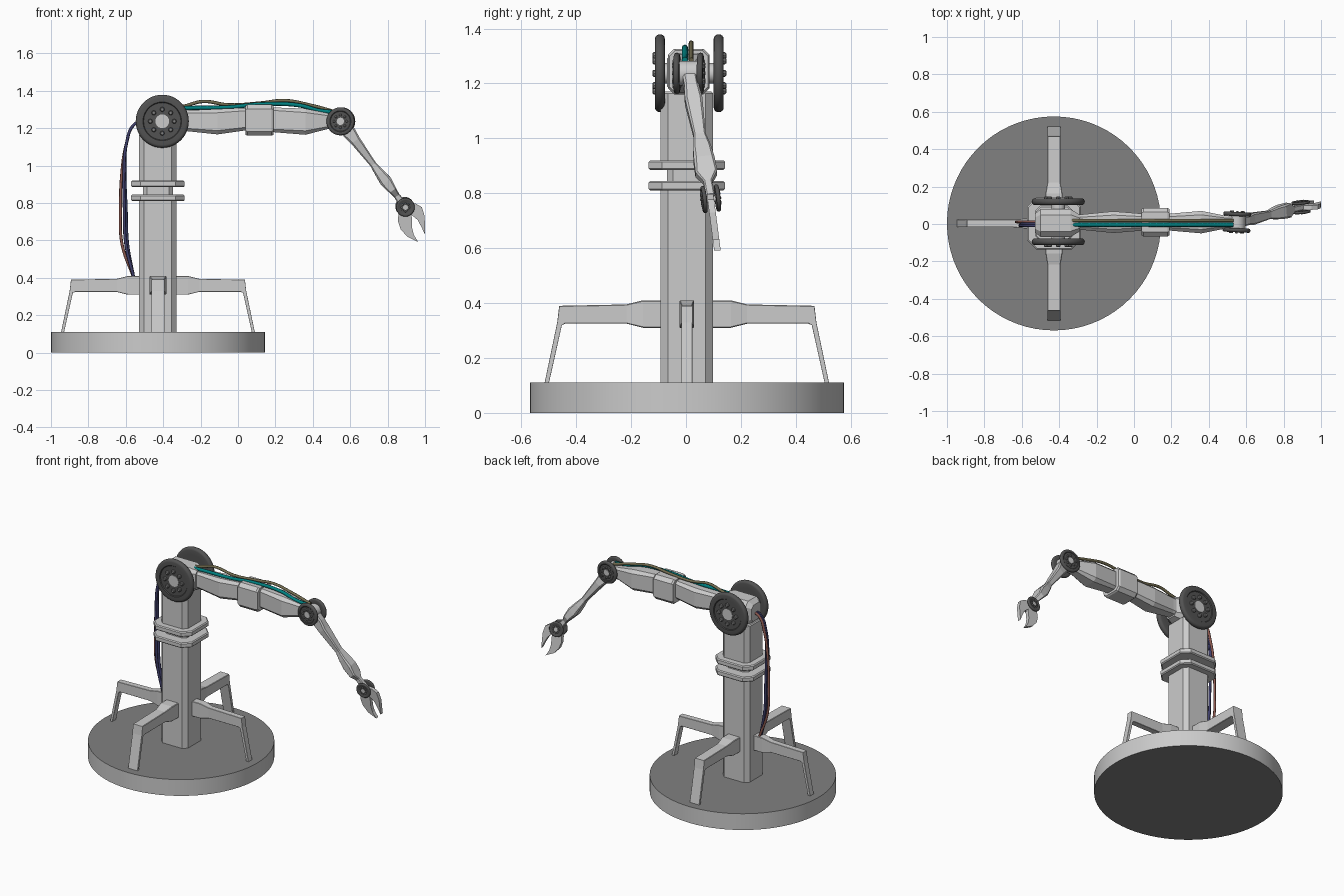
import bpy, bmesh, math
from mathutils import Vector as V

if "Cube" in bpy.data.objects:
    bpy.data.objects.remove(bpy.data.objects["Cube"])


def mat(name, r, g, b):
    m = bpy.data.materials.new(name)
    m.diffuse_color = (r, g, b, 1)
    m.use_nodes = True
    m.node_tree.nodes["Principled BSDF"].inputs["Base Color"].default_value = m.diffuse_color
    return m


LIGHT = mat("light_grey_paint", 0.60, 0.60, 0.60)
PLATE = mat("mid_grey_plate", 0.22, 0.22, 0.22)
RUBBER = mat("dark_grey_joint", 0.085, 0.085, 0.085)
TEAL = mat("teal_cable", 0.0, 0.22, 0.22)
OLIVE = mat("olive_cable", 0.17, 0.15, 0.08)
BLUE = mat("blue_cable", 0.05, 0.05, 0.15)
RED = mat("rust_cable", 0.27, 0.10, 0.08)


def finish(name, bm, mats, smooth=None):
    bmesh.ops.recalc_face_normals(bm, faces=bm.faces)
    me = bpy.data.meshes.new(name)
    bm.to_mesh(me)
    bm.free()
    ob = bpy.data.objects.new(name, me)
    bpy.context.collection.objects.link(ob)
    for m in mats:
        me.materials.append(m)
    if smooth:
        bpy.ops.object.select_all(action='DESELECT')
        ob.select_set(True)
        bpy.context.view_layer.objects.active = ob
        bpy.ops.object.shade_smooth_by_angle(angle=math.radians(smooth))
    return ob


def skin(bm, rings):
    """Bridge equal-length rings of points and cap both ends."""
    rows = [[bm.verts.new(p) for p in r] for r in rings]
    n = len(rows[0])
    for a, b in zip(rows, rows[1:]):
        for i in range(n):
            j = (i + 1) % n
            bm.faces.new((a[i], a[j], b[j], b[i]))
    bm.faces.new(rows[0])
    bm.faces.new(rows[-1])


def loft(name, sections, chamfer=0.25, mats=(LIGHT,)):
    """sections: (centre, half side vector, half up vector), corners chamfered."""
    bm = bmesh.new()
    rings = []
    for c, u, v in sections:
        c, u, v = V(c), V(u), V(v)
        k = chamfer * min(u.length, v.length)
        a, b = 1 - k / u.length, 1 - k / v.length
        rings.append([c + u * s + v * t for s, t in
                      ((1, -b), (1, b), (a, 1), (-a, 1), (-1, b), (-1, -b), (-a, -1), (a, -1))])
    skin(bm, rings)
    return finish(name, bm, mats)


def lathe(name, profile, centre, axis, m, sides=40):
    """Revolve (radius, height) points round an axis."""
    bm = bmesh.new()
    q = V(axis).to_track_quat('Z', 'Y')
    skin(bm, [[V(centre) + q @ V((r * math.cos(2 * math.pi * i / sides), r * math.sin(2 * math.pi * i / sides), h))
               for i in range(sides)] for r, h in profile])
    return finish(name, bm, [m], 35)


def cable(name, pts, m, r):
    cu = bpy.data.curves.new(name, 'CURVE')
    cu.dimensions = '3D'
    cu.bevel_depth, cu.bevel_resolution, cu.resolution_u = r, 2, 6
    cu.use_fill_caps = True
    sp = cu.splines.new('BEZIER')
    sp.bezier_points.add(len(pts) - 1)
    for b, p in zip(sp.bezier_points, pts):
        b.co = p
        b.handle_left_type = b.handle_right_type = 'AUTO'
    cu.materials.append(m)
    bpy.context.collection.objects.link(bpy.data.objects.new(name, cu))


def joint(name, centre, axis, radius, reach, thick):
    """Pair of rounded discs with bolts and a light axle through them."""
    c, ax = V(centre), V(axis).normalized()
    for side, s in (("front", -1), ("back", 1)):
        d = ax * s
        p = c + d * reach
        t, e = thick / 2, thick / 2.2
        rim = [(radius - e + e * math.cos(a), t * math.sin(a))
               for a in (math.radians(-90 + 22.5 * i) for i in range(9))]
        inner = radius * 0.7
        lathe(f"{name}_{side}_disc", [(inner, -t)] + rim + [(inner + 0.004, t), (inner, t * 0.7),
              (radius * 0.3, t * 0.7)], p, d, RUBBER, 48)
        q = d.to_track_quat('Z', 'Y')
        for i in range(8):
            a = math.pi * i / 4
            b = p + q @ V((math.cos(a), math.sin(a), 0)) * radius * 0.45
            lathe(f"{name}_{side}_bolt_{i}", [(radius * 0.09, 0), (radius * 0.09, t * 1.25),
                  (radius * 0.06, t * 1.55)], b, d, PLATE, 8)
    h = reach + thick * 0.45
    lathe(f"{name}_axle", [(radius * 0.26, -h), (radius * 0.26, h)], c, ax, LIGHT, 24)


CX, CY = -0.428, 0.003

# round base: light rim, darker flat faces
bm = bmesh.new()
skin(bm, [[(CX + 0.572 * math.cos(math.tau * i / 72), CY + 0.572 * math.sin(math.tau * i / 72), z)
           for i in range(72)] for z in (0, 0.11)])
base = finish("base_disc", bm, [LIGHT, PLATE], 35)
for p in base.data.polygons:
    p.material_index = 1 if abs(p.normal.z) > 0.5 else 0


# column, waist and collars as stacked chamfered blocks
def block(name, z0, z1, hx, hy, ch, x=CX):
    b = 0.006
    loft(name, [((x, CY, z), (hx - k, 0, 0), (0, hy - k, 0))
                for z, k in ((z0, b), (z0 + b, 0), (z1 - b, 0), (z1, b))], ch)


block("lower_column", 0.10, 0.82, 0.10, 0.095, 0.28)
block("column_waist", 0.80, 0.90, 0.08, 0.072, 0.3)
block("lower_collar", 0.81, 0.845, 0.143, 0.139, 0.35)
block("upper_collar", 0.885, 0.92, 0.143, 0.139, 0.35)
block("upper_column", 0.90, 1.17, 0.10, 0.095, 0.28)

# four brace legs; the side pair is narrower
for name, dx, dy, w in (("right", 1, 0, 0.02), ("left", -1, 0, 0.02), ("front", 0, -1, 0.035), ("back", 0, 1, 0.035)):
    secs = []
    # top radius, top z, bottom radius, bottom z, width factor
    for rt, zt, rb, zb, k in ((0.08, 0.41, 0.08, 0.31, 1.3), (0.16, 0.41, 0.16, 0.31, 1.3),
                              (0.22, 0.395, 0.22, 0.325, 1), (0.465, 0.39, 0.442, 0.325, 1),
                              (0.472, 0.33, 0.455, 0.32, 1), (0.519, 0.105, 0.503, 0.105, 1)):
        top = V((CX + dx * rt, CY + dy * rt, zt))
        bot = V((CX + dx * rb, CY + dy * rb, zb))
        secs.append(((top + bot) / 2, V((-dy, dx, 0)) * w * k, (top - bot) / 2))
    loft(f"{name}_brace_leg", secs, 0.08)

# shoulder head and joint
SH = V((-0.405, 0.012, 1.237))
loft("shoulder_head", [((x, 0.005, 1.24), (0, w, 0), (0, 0, h)) for x, w, h in
     ((-0.53, 0.05, 0.055), (-0.50, 0.074, 0.08), (-0.34, 0.074, 0.08), (-0.29, 0.045, 0.065))], 0.4)
joint("shoulder", SH, (0, 1, 0), 0.142, 0.107, 0.036)

# upper arm with centre sleeve
loft("upper_arm", [((x, 0.01, z), (0, w, 0), (0, 0, h)) for x, z, w, h in
     ((-0.32, 1.24, 0.042, 0.056), (-0.27, 1.24, 0.042, 0.056), (-0.11, 1.235, 0.058, 0.068),
      (0.05, 1.25, 0.045, 0.06), (0.19, 1.245, 0.045, 0.066), (0.36, 1.235, 0.06, 0.07),
      (0.48, 1.238, 0.036, 0.042), (0.56, 1.238, 0.03, 0.038))], 0.35)
loft("arm_sleeve", [((x, 0.01, 1.243), (0, w, 0), (0, 0, w + 0.007)) for x, w in
     ((0.04, 0.07), (0.05, 0.076), (0.18, 0.076), (0.19, 0.07))], 0.3)

# elbow joint
EL, WR = V((0.55, 0.01, 1.237)), V((0.893, 0.09, 0.78))
joint("elbow", EL, (0.05, 1, 0), 0.075, 0.043, 0.022)
lathe("elbow_hub", [(0.045, -0.034), (0.045, 0.034)], EL, (0, 1, 0), LIGHT, 24)

# forearm along the elbow-wrist line
d = (WR - EL).normalized()
up = V((0.8, 0, 0.6))
up = (up - d * up.dot(d)).normalized()
side = up.cross(d).normalized()
loft("forearm", [(EL.lerp(WR, t), side * w, up * h) for t, w, h in
     ((0, 0.026, 0.034), (0.12, 0.026, 0.036), (0.22, 0.032, 0.028), (0.50, 0.022, 0.017),
      (0.60, 0.033, 0.025), (0.70, 0.038, 0.032), (0.80, 0.040, 0.022), (0.87, 0.016, 0.016),
      (1.0, 0.016, 0.022))], 0.3)

# wrist joint
joint("wrist", WR, side if side.y > 0 else -side, 0.05, 0.025, 0.015)

# two curved gripper fingers, extruded and leaning with the forearm
FINGERS = {
    "upper_gripper_finger": ((0.89, 0.80), (0.95, 0.797), (0.983, 0.778), (0.998, 0.73), (1.0, 0.63),
                             (0.982, 0.67), (0.96, 0.71), (0.93, 0.735), (0.89, 0.76)),
    "lower_gripper_finger": ((0.87, 0.78), (0.857, 0.735), (0.856, 0.70), (0.87, 0.66), (0.905, 0.62),
                             (0.963, 0.592), (0.94, 0.63), (0.93, 0.67), (0.93, 0.72), (0.92, 0.77))}
for name, pts in FINGERS.items():
    bm = bmesh.new()
    skin(bm, [[(x, 0.09 + (0.78 - z) * 0.13 + o, z) for x, z in pts] for o in (-0.012, 0.012)])
    finish(name, bm, [LIGHT])

# cables over the upper arm
cable("teal_arm_cable", [(x, -0.004, z) for x, z in
      ((-0.41, 1.30), (-0.28, 1.308), (-0.05, 1.312), (0.12, 1.328), (0.33, 1.322), (0.43, 1.295), (0.53, 1.285))],
      TEAL, 0.011)
cable("olive_arm_cable", [(x, 0.019, z) for x, z in
      ((-0.41, 1.295), (-0.28, 1.32), (-0.19, 1.343), (-0.05, 1.325), (0.12, 1.335), (0.25, 1.348),
       (0.38, 1.325), (0.53, 1.285))], OLIVE, 0.009)

# cables hanging behind the column
for name, m, y, bow in (("rust_back_cable", RED, 0.012, 0.02), ("blue_back_cable", BLUE, -0.008, 0.0),
                        ("second_blue_back_cable", BLUE, 0.003, -0.01)):
    cable(name, [(-0.50, y, 1.24), (-0.555, y, 1.22), (-0.596, y, 1.12), (-0.61 - bow * 0.6, y, 0.95),
                 (-0.608 - bow, y, 0.77), (-0.60 - bow, y, 0.58), (-0.557, y, 0.40)], m, 0.008)
